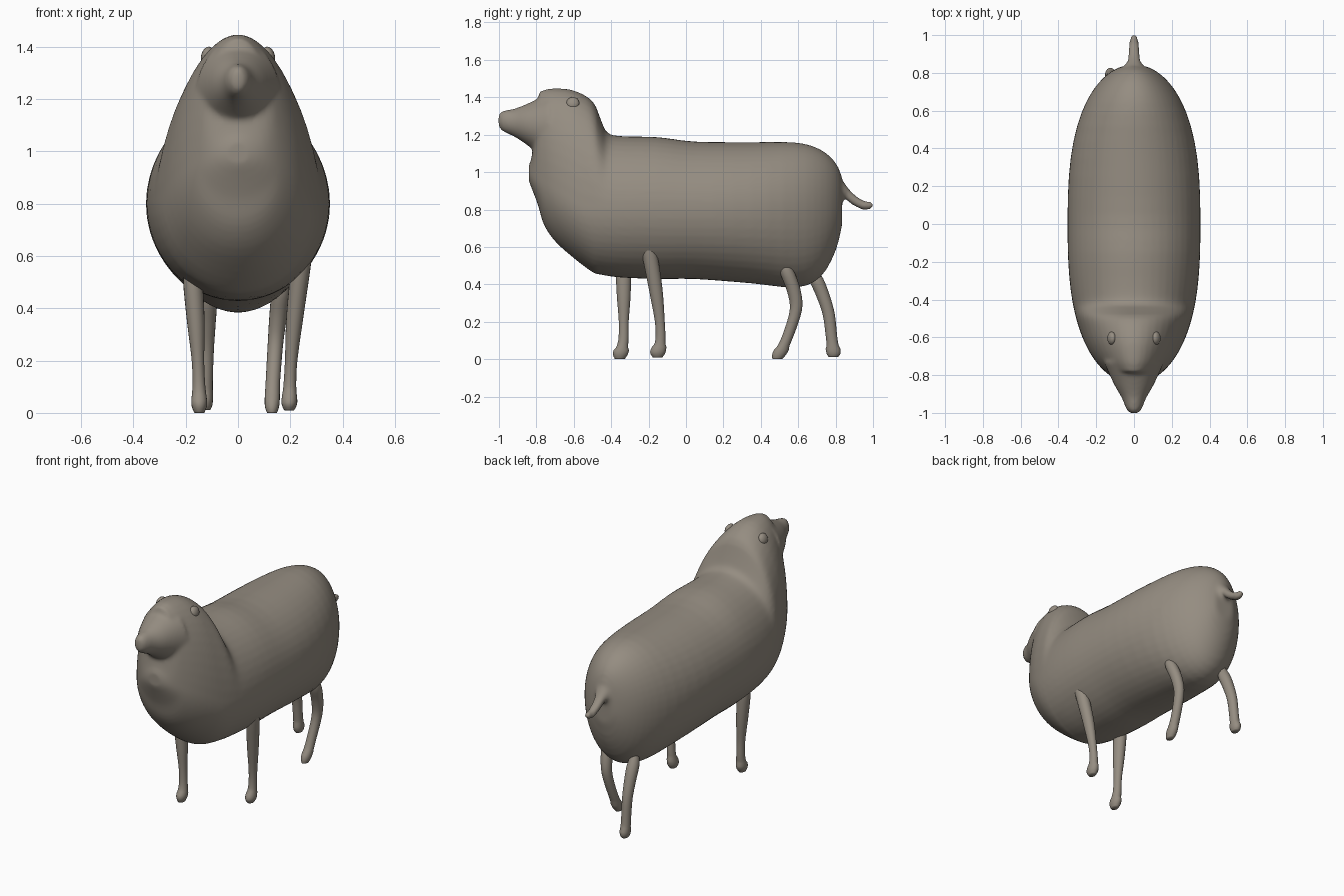
import bpy, bmesh, math
from mathutils import Vector

if "Cube" in bpy.data.objects:
    bpy.data.objects.remove(bpy.data.objects["Cube"])

wool = bpy.data.materials.new("warm grey")
wool.diffuse_color = (0.30, 0.265, 0.22, 1)
wool.use_nodes = True
wool.node_tree.nodes["Principled BSDF"].inputs["Base Color"].default_value = wool.diffuse_color


def smooth_rows(rows, steps):
    """Catmull-Rom interpolation between section rows."""
    out = []
    for i in range(len(rows) - 1):
        p = [rows[max(0, min(len(rows) - 1, i + k))] for k in (-1, 0, 1, 2)]
        for s in range(steps):
            t = s / steps
            out.append([0.5 * (2 * b + (c - a) * t + (2 * a - 5 * b + 4 * c - d) * t * t
                               + (3 * b - a - 3 * c + d) * t ** 3)
                        for a, b, c, d in zip(*p)])
    return out + [list(rows[-1])]


def loft(bm, rings):
    """Skin a list of rings of points and close both ends."""
    loops = [[bm.verts.new(p) for p in ring] for ring in rings]
    n = len(loops[0])
    for a, b in zip(loops, loops[1:]):
        for i in range(n):
            bm.faces.new((a[i], a[(i + 1) % n], b[(i + 1) % n], b[i]))
    for ring, end in ((loops[0], rings[0]), (loops[-1], rings[-1])):
        c = bm.verts.new(sum((Vector(p) for p in end), Vector()) / n)
        for i in range(n):
            bm.faces.new((ring[i], ring[(i + 1) % n], c))


def finish(bm, name):
    bmesh.ops.recalc_face_normals(bm, faces=bm.faces)
    mesh = bpy.data.meshes.new(name)
    bm.to_mesh(mesh)
    bm.free()
    for f in mesh.polygons:
        f.use_smooth = True
    mesh.materials.append(wool)
    ob = bpy.data.objects.new(name, mesh)
    bpy.context.collection.objects.link(ob)
    return ob


def egg_ring(y, top, bottom, w, mid, n=48):
    """Upright egg-shaped section, widest at height mid."""
    ring = []
    for i in range(n):
        a = math.tau * i / n
        s = math.sin(a)
        ring.append((w * math.cos(a), y, mid + s * (top - mid if s > 0 else mid - bottom)))
    return ring


def trunk_ring(y, top, bottom):
    """Barrel width tapers to both ends; the widest line rises at the chest."""
    w = 0.352 * math.sqrt(max(0.015, 1 - (abs(y) / 0.845) ** 2.7))
    return egg_ring(y, top, bottom, w, 0.8 + 0.65 * max(0, -y - 0.55))


# Trunk side outline with neck and head crown: y, top, bottom
trunk = [(-0.84, 1.04, 0.95), (-0.82, 1.11, 0.90), (-0.79, 1.40, 0.82),
         (-0.76, 1.438, 0.72), (-0.70, 1.448, 0.63), (-0.60, 1.437, 0.54),
         (-0.50, 1.38, 0.465), (-0.455, 1.28, 0.452), (-0.42, 1.21, 0.445),
         (-0.34, 1.192, 0.436), (-0.15, 1.187, 0.428), (0.05, 1.163, 0.428),
         (0.35, 1.16, 0.405), (0.59, 1.158, 0.383), (0.72, 1.12, 0.44),
         (0.80, 1.05, 0.58), (0.835, 0.97, 0.72)]
# Muzzle: y, top, bottom, half width
muzzle = [(-1.003, 1.305, 1.245, 0.018), (-0.98, 1.328, 1.218, 0.04),
          (-0.92, 1.338, 1.19, 0.065), (-0.85, 1.365, 1.145, 0.105),
          (-0.73, 1.42, 1.05, 0.16)]
# Tail: y, height, radius
tail = [(0.80, 0.925, 0.085), (0.84, 0.907, 0.045), (0.89, 0.857, 0.032),
        (0.95, 0.822, 0.026), (0.985, 0.823, 0.021), (1.003, 0.823, 0.01)]

# Body: the three skins fused into one soft surface
bm = bmesh.new()
loft(bm, [trunk_ring(*r) for r in smooth_rows(trunk, 3)])
loft(bm, [egg_ring(y, t, b, w, (t + b) / 2) for y, t, b, w in smooth_rows(muzzle, 3)])
loft(bm, [egg_ring(y, z + r, z - r, r, z) for y, z, r in smooth_rows(tail, 3)])
body = finish(bm, "body")
fuse = body.modifiers.new("fuse", 'REMESH')
fuse.mode = 'VOXEL'
fuse.voxel_size = 0.012
fuse.use_smooth_shade = True
soften = body.modifiers.new("soften", 'SMOOTH')
soften.factor = 0.5
soften.iterations = 6


def leg(name, x_top, x_foot, path, radii):
    """Tapered tube along (height, y) points, ending in a small flattened hoof."""
    z0, z1 = path[0][0], path[-1][0]
    rows = []
    for (z, y), r in zip(path, radii):
        k = ((z - z1) / (z0 - z1)) ** 1.7
        rows.append((x_foot + (x_top - x_foot) * k, y, z, r))
    rings = []
    for x, y, z, r in smooth_rows(rows, 4):
        deep = 1.3 if z - z1 < 0.06 else 1.05
        rings.append([(x + 0.95 * r * math.cos(math.tau * i / 20),
                       y + deep * r * math.sin(math.tau * i / 20), z) for i in range(20)])
    bm = bmesh.new()
    loft(bm, rings)
    finish(bm, name)


# Legs
front_radii = (0.028, 0.039, 0.035, 0.025, 0.026, 0.032, 0.02)
back_radii = (0.02, 0.037, 0.035, 0.031, 0.029, 0.03, 0.02)
leg("front_leg_right", 0.25, 0.196,
    [(0.625, -0.20), (0.58, -0.197), (0.38, -0.163), (0.20, -0.14),
     (0.10, -0.137), (0.04, -0.15), (0.01, -0.152)], front_radii)
leg("front_leg_left", -0.178, -0.148,
    [(0.56, -0.335), (0.50, -0.335), (0.34, -0.333), (0.20, -0.333),
     (0.10, -0.335), (0.035, -0.349), (0.0, -0.354)], front_radii)
leg("back_leg_right", 0.172, 0.13,
    [(0.52, 0.525), (0.46, 0.543), (0.36, 0.578), (0.26, 0.587),
     (0.12, 0.543), (0.035, 0.503), (0.0, 0.488)], back_radii)
leg("back_leg_left", -0.113, -0.125,
    [(0.50, 0.67), (0.43, 0.695), (0.34, 0.732), (0.24, 0.763),
     (0.12, 0.778), (0.04, 0.788), (0.012, 0.788)], back_radii)

# Eyes
for side, name in ((1, "eye_right"), (-1, "eye_left")):
    bm = bmesh.new()
    bmesh.ops.create_uvsphere(bm, u_segments=20, v_segments=12, radius=1)
    eye = finish(bm, name)
    eye.scale = (0.022, 0.035, 0.034)
    eye.location = (side * 0.118, -0.605, 1.368)
    eye.rotation_euler = (0, side * -0.35, 0)
